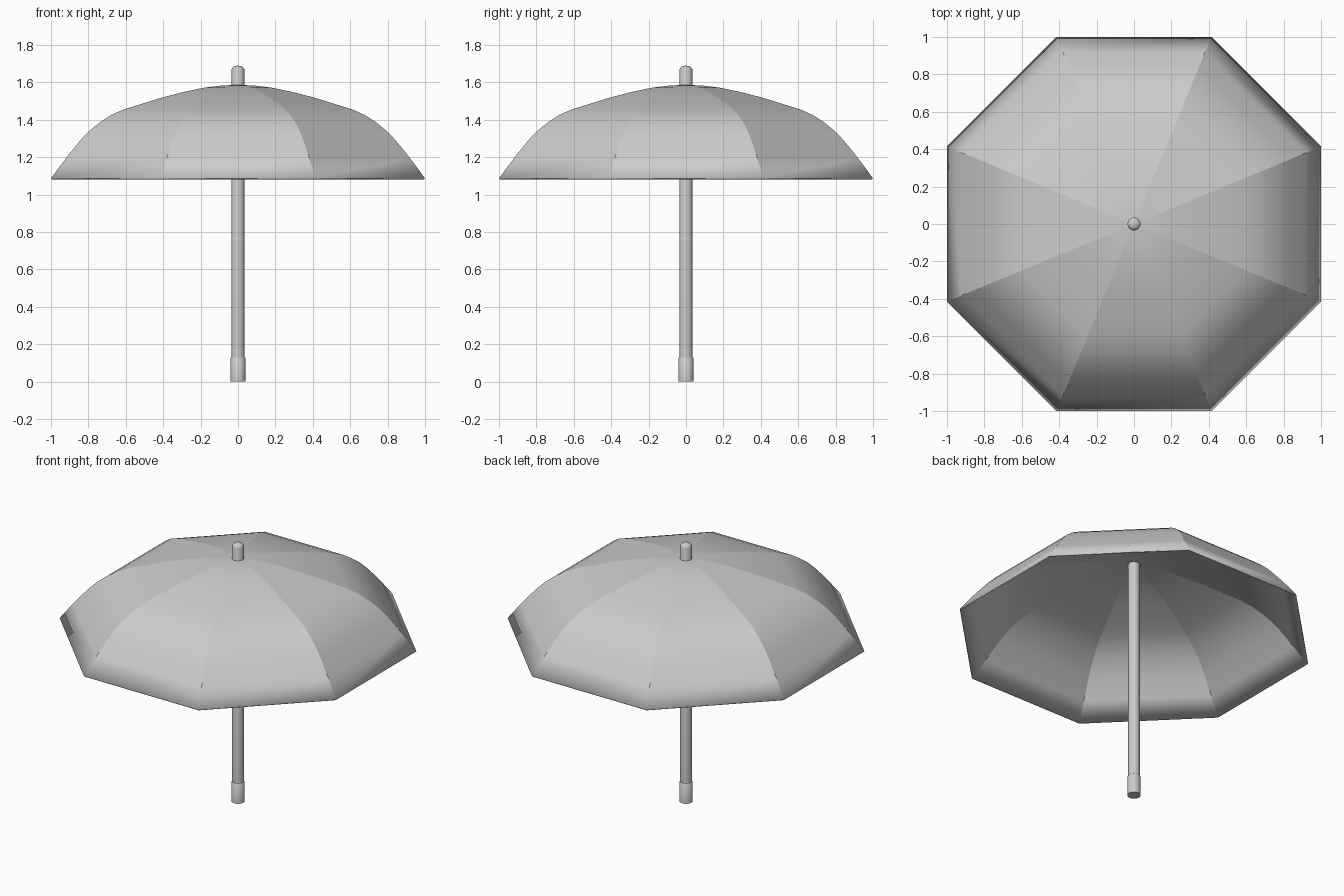
import bpy, bmesh, math

if "Cube" in bpy.data.objects:
    bpy.data.objects.remove(bpy.data.objects["Cube"])


def lathe(name, profile, sides, offset=0.0, ribs=False):
    """Spin (radius, z) points into a faceted ring surface; radius 0 closes it."""
    bm = bmesh.new()
    rings = []
    for r, z in profile:
        if r == 0:
            rings.append([bm.verts.new((0, 0, z))] * sides)
        else:
            rings.append([bm.verts.new((r * math.cos(offset + math.tau * i / sides),
                                        r * math.sin(offset + math.tau * i / sides), z))
                          for i in range(sides)])
    for a, b in zip(rings, rings[1:]):
        for i in range(sides):
            j = (i + 1) % sides
            bm.faces.new(list(dict.fromkeys((a[i], a[j], b[j], b[i]))))
    for f in bm.faces:
        f.smooth = True
    if ribs:
        for a, b in zip(rings, rings[1:]):
            for i in range(sides):
                bm.edges.get((a[i], b[i])).smooth = False
    mesh = bpy.data.meshes.new(name)
    bm.to_mesh(mesh)
    bm.free()
    obj = bpy.data.objects.new(name, mesh)
    bpy.context.collection.objects.link(obj)
    return obj


def smooth(obj, degrees):
    bpy.ops.object.select_all(action='DESELECT')
    obj.select_set(True)
    bpy.context.view_layer.objects.active = obj
    bpy.ops.object.shade_smooth_by_angle(angle=math.radians(degrees))


# Eight-panel canopy: distances to the flat sides, from rim to crown
canopy_profile = [(1.0, 1.087), (0.92, 1.195), (0.84, 1.294), (0.79, 1.345),
                  (0.735, 1.389), (0.68, 1.425), (0.61, 1.456), (0.5, 1.49),
                  (0.40, 1.521), (0.29, 1.549), (0.18, 1.572), (0.09, 1.583), (0, 1.587)]
to_corner = 1 / math.cos(math.pi / 8)
canopy = lathe("canopy", [(r * to_corner, z) for r, z in canopy_profile],
               8, math.pi / 8, ribs=True)
shell = canopy.modifiers.new("thickness", 'SOLIDIFY')
shell.thickness = 0.008
shell.offset = -1

# Pole with rounded tip above the canopy
pole = lathe("pole", [(0, 0.1), (0.035, 0.1), (0.035, 1.668), (0.031, 1.678),
                      (0.02, 1.686), (0, 1.69)], 16)
smooth(pole, 40)

# Handle sleeve at the foot
handle = lathe("handle", [(0, 0), (0.04, 0), (0.04, 0.125), (0.036, 0.13), (0, 0.13)], 16)
smooth(handle, 40)
